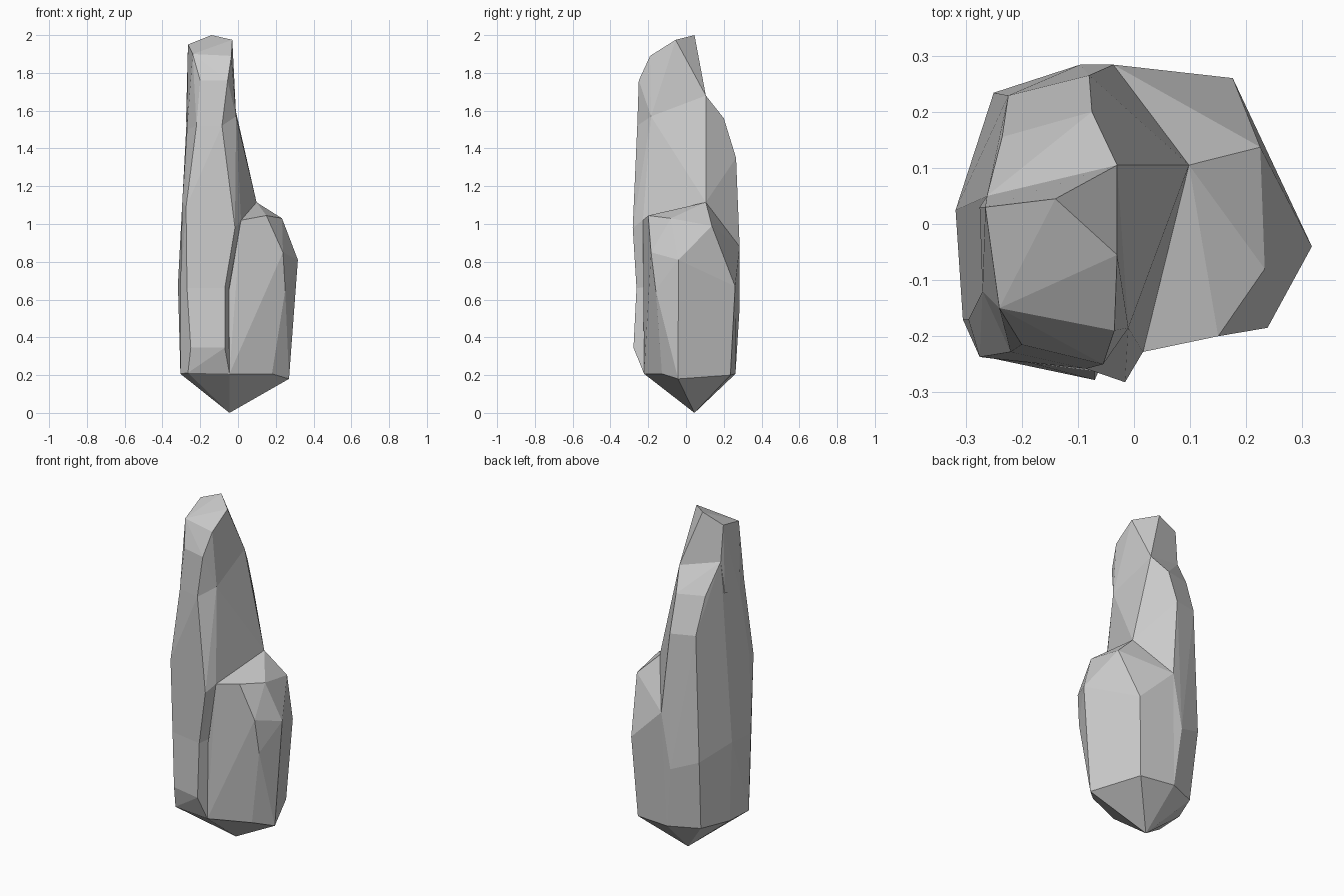
import bpy, bmesh


def hull(name, points):
    """Faceted convex stone chunk from its corner points."""
    bm = bmesh.new()
    for p in points:
        bm.verts.new(p)
    res = bmesh.ops.convex_hull(bm, input=bm.verts[:])
    loose = {g for g in res["geom_interior"] + res["geom_unused"]
             if isinstance(g, bmesh.types.BMVert)}
    bmesh.ops.delete(bm, geom=list(loose), context='VERTS')
    # merge nearly flat triangles into broad facets
    bmesh.ops.dissolve_limit(bm, angle_limit=0.06, verts=bm.verts[:],
                             edges=bm.edges[:])
    bmesh.ops.recalc_face_normals(bm, faces=bm.faces[:])
    me = bpy.data.meshes.new(name)
    bm.to_mesh(me)
    bm.free()
    ob = bpy.data.objects.new(name, me)
    bpy.context.collection.objects.link(ob)
    return ob


# Rings shared by neighbouring chunks
neck = [(-.03, .105, 1.68), (-.262, .05, 1.74), (-.275, .03, 1.55),
        (-.27, -.12, 1.5), (-.22, -.228, 1.52), (-.085, -.258, 1.52),
        (-.01, -.185, 1.57)]
waist = [(-.07, -.262, .66), (-.27, -.225, .66), (-.305, -.17, .66),
         (-.318, .025, .68), (-.25, .234, .62), (-.096, .284, .56),
         (-.037, .284, .88), (.02, .0, .7)]
tip = (-.045, .045, 0)

# Slanted crown of the spire
crown = [(-.265, .03, 1.95), (-.14, .045, 2), (-.03, -.055, 1.975),
         (-.035, -.19, 1.89), (-.24, -.15, 1.9),
         (-.2, -.215, 1.76), (-.055, -.25, 1.76)]
hull("spire_top", crown + neck)

# Tapering shaft above the shoulder
shaft = [(-.075, .2, 1.56), (-.08, .265, 1.35), (-.224, .229, 1.36),
         (-.235, .155, 1.57), (-.3, .025, 1.15), (-.275, -.237, 1.09),
         (-.295, -.17, 1.12), (-.016, -.282, .98),
         (.098, .105, 1.115), (.016, -.228, 1.02)]
hull("spire_shaft", neck + shaft + waist)

# Lower column with pointed underside
foot = [(-.25, -.24, .345), (-.07, -.278, .345), (-.305, -.15, .207),
        (-.045, -.222, .207), (-.265, -.205, .212), (-.3, .02, .21),
        (-.23, .19, .21), (-.06, .262, .207), tip]
hull("column_base", waist + foot)

# Shoulder rock on the right
shoulder = [(.098, .105, 1.115), (.016, -.228, 1.02), (.15, -.2, 1.045),
            (.233, -.08, 1.03), (.225, .137, .99), (.317, -.04, .81),
            (.238, -.185, .85), (.176, .26, .67), (.068, .25, .85),
            (-.037, .284, .88), (-.096, .284, .56),
            (-.048, -.21, .65), (.25, -.16, .65), (-.045, -.222, .207),
            (.18, -.127, .207), (.27, -.042, .18), (.15, .235, .2),
            (-.06, .262, .207), tip]
hull("shoulder_rock", shoulder)
